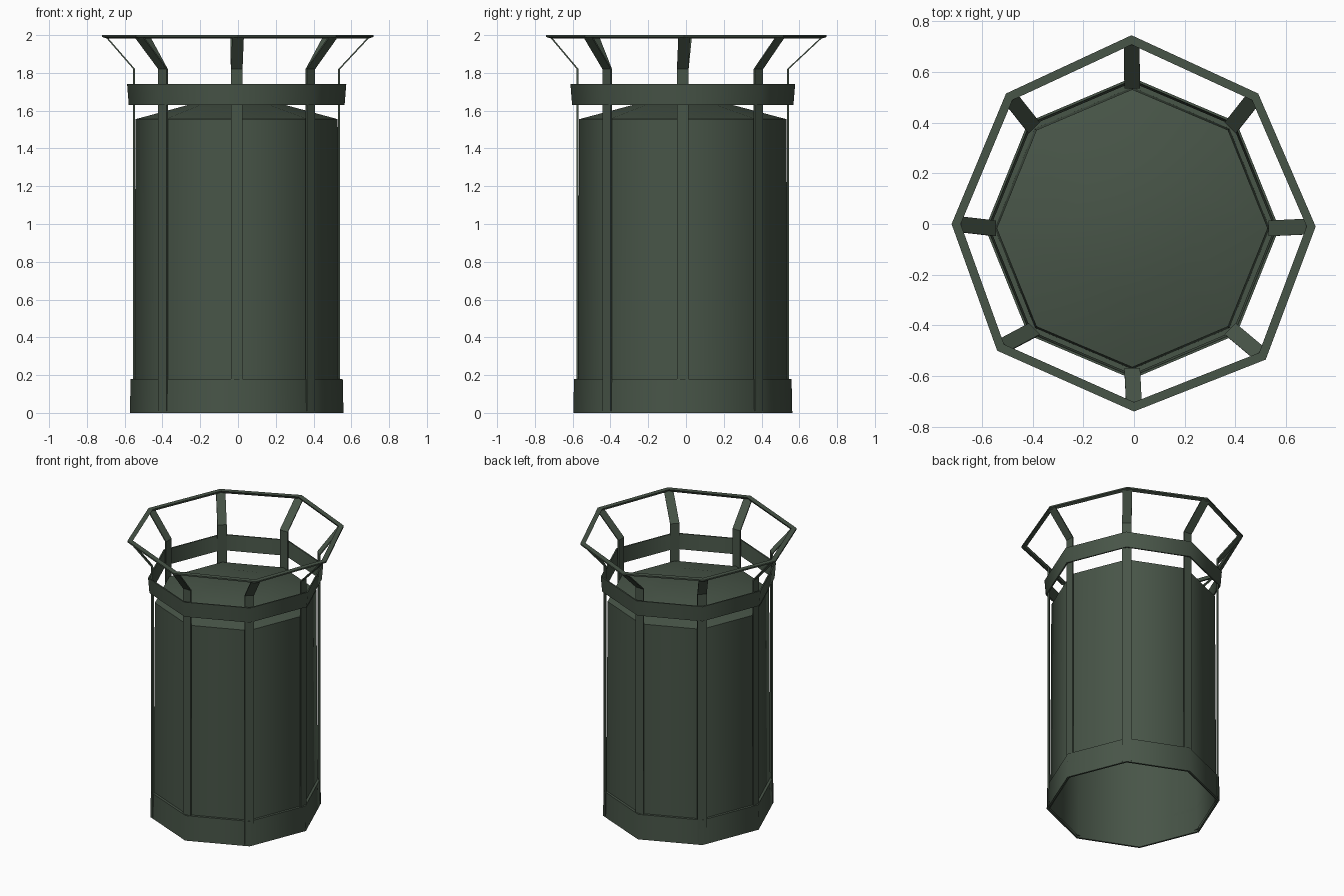
import bpy, math

if "Cube" in bpy.data.objects:
    bpy.data.objects.remove(bpy.data.objects["Cube"])

green = bpy.data.materials.new("dark_green_metal")
green.diffuse_color = (0.064, 0.09, 0.064, 1)
green.use_nodes = True
green.node_tree.nodes["Principled BSDF"].inputs["Base Color"].default_value = green.diffuse_color

CX, CY = -0.007, -0.017          # the cage sits a touch off centre
RX, RY = 0.985, 1.01             # and is slightly oval


def make(name, verts, faces, smooth=True):
    me = bpy.data.meshes.new(name)
    me.from_pydata(verts, [], faces)
    me.update()
    me.materials.append(green)
    if smooth:
        me.shade_smooth()
        me.set_sharp_from_angle(angle=math.radians(50))
    ob = bpy.data.objects.new(name, me)
    bpy.context.collection.objects.link(ob)
    return ob


def octagon(r, z, turn=0.0):
    return [(CX + RX * r * math.cos(math.radians(45 * i) + turn),
             CY + RY * r * math.sin(math.radians(45 * i) + turn), z) for i in range(8)]


def loft(name, loops, closed=False, cap=False, smooth=True):
    verts = [v for lp in loops for v in lp]
    n = len(loops)
    faces = []
    for k in range(n if closed else n - 1):
        a, b = 8 * k, 8 * ((k + 1) % n)
        for i in range(8):
            j = (i + 1) % 8
            faces.append((a + i, a + j, b + j, b + i))
    if cap:
        faces.append(tuple(range(8 * (n - 1), 8 * n)))
    return make(name, verts, faces, smooth)


# Hollow bin wall, open underneath
loft("bin_wall", [octagon(0.552, 0.005), octagon(0.543, 1.555)])

# Shallow domed lid with flat centre panel
loft("lid", [octagon(0.543, 1.555), octagon(0.262, 1.63, -0.05)], cap=True)

# Base band
loft("base_band", [octagon(0.574, 0), octagon(0.57, 0.18),
                   octagon(0.55, 0.18), octagon(0.56, 0)], closed=True)

# Upper band outside the posts
loft("upper_band", [octagon(0.58, 1.63), octagon(0.589, 1.74),
                    octagon(0.579, 1.74), octagon(0.57, 1.63)], closed=True)

# Thin flared rim on top
rim = [(0.717, -0.01), (0.49, 0.515), (-0.01, 0.745), (-0.505, 0.515),
       (-0.72, 0.0), (-0.54, -0.50), (0.0, -0.74), (0.52, -0.535)]
loft("top_rim", [[(x * s, y * s, z) for x, y in rim] for s, z in
                 ((0.965, 1.982), (1.0, 1.99), (1.0, 2.0), (0.95, 2.0))],
     closed=True, smooth=False)

# Eight flat posts, bent outwards at the top to meet the rim
for i in range(8):
    a = math.radians(45 * i)
    dx, dy = math.cos(a), math.sin(a)
    r = 0.556 if i % 2 == 0 else 0.565
    bx, by = CX + RX * r * dx, CY + RY * r * dy
    tx, ty = rim[i][0] * 0.975, rim[i][1] * 0.975
    path = [(bx, by, 0.01), (bx, by, 1.82), (tx, ty, 1.99)]
    h, t = 0.031, 0.01
    verts = []
    for x, y, z in path:
        for side, depth in ((-h, 0), (h, 0), (h, -t), (-h, -t)):
            verts.append((x - dy * side + dx * depth, y + dx * side + dy * depth, z))
    faces = [(3, 2, 1, 0), (8, 9, 10, 11)]
    for k in (0, 4):
        for e in range(4):
            f = (e + 1) % 4
            faces.append((k + e, k + f, k + 4 + f, k + 4 + e))
    make("post_%d" % (i + 1), verts, faces, smooth=False)
